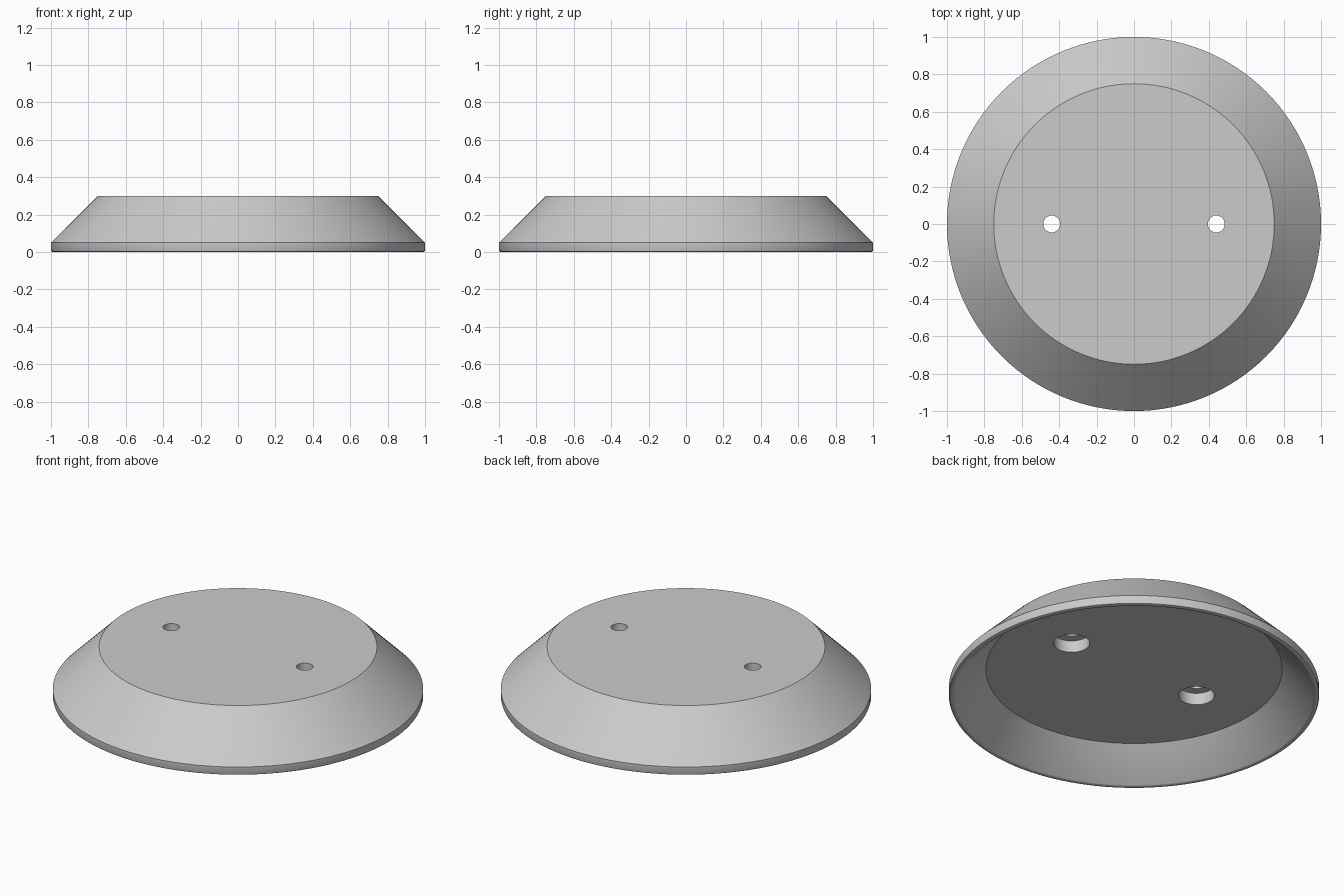
import bpy
import bmesh
import math

cube = bpy.data.objects.get("Cube")
if cube:
    bpy.data.objects.remove(cube, do_unlink=True)

grey = bpy.data.materials.new("plain_grey")
grey.use_nodes = True
colour = (0.6, 0.6, 0.6, 1.0)
grey.diffuse_color = colour
grey.node_tree.nodes["Principled BSDF"].inputs["Base Color"].default_value = colour


def lathe(name, profile, segments, location=(0, 0, 0)):
    """Revolve an (r, z) profile that starts and ends on the z axis."""
    bm = bmesh.new()
    verts = [bm.verts.new((r, 0, z)) for r, z in profile]
    edges = [bm.edges.new(pair) for pair in zip(verts, verts[1:])]
    bmesh.ops.spin(bm, geom=verts + edges, cent=(0, 0, 0), axis=(0, 0, 1),
                   angle=math.tau, steps=segments, use_duplicate=False)
    bmesh.ops.remove_doubles(bm, verts=bm.verts[:], dist=1e-5)
    bmesh.ops.recalc_face_normals(bm, faces=bm.faces[:])
    mesh = bpy.data.meshes.new(name)
    bm.to_mesh(mesh)
    bm.free()
    mesh.materials.append(grey)
    obj = bpy.data.objects.new(name, mesh)
    obj.location = location
    bpy.context.collection.objects.link(obj)
    return obj


# Tapered shell, hollow underneath, with a softened lower rim
TOP, FLOOR, RECESS = 0.3, 0.166, 0.236
shell = lathe("tapered_base", [
    (0, TOP), (0.75, TOP), (1, 0.05), (1, 0.01), (0.997, 0.003), (0.99, 0),
    (0.975, 0), (0.968, 0.004), (0.8, FLOOR), (0, FLOOR)], 128)

# Two stepped screw holes, wide below and narrow above
bpy.context.view_layer.objects.active = shell
shell.select_set(True)
for side in (-1, 1):
    cutter = lathe("screw_hole_cutter", [
        (0, 0.1), (0.097, 0.1), (0.097, RECESS),
        (0.045, RECESS), (0.045, 0.4), (0, 0.4)], 48, (side * 0.44, 0, 0))
    cutter.hide_render = True
    cut = shell.modifiers.new("screw_hole", "BOOLEAN")
    cut.operation = "DIFFERENCE"
    cut.solver = "EXACT"
    cut.object = cutter
    bpy.context.view_layer.update()
    bpy.ops.object.modifier_apply(modifier=cut.name)
    bpy.data.objects.remove(cutter, do_unlink=True)

bpy.ops.object.shade_smooth_by_angle(angle=math.radians(30))
